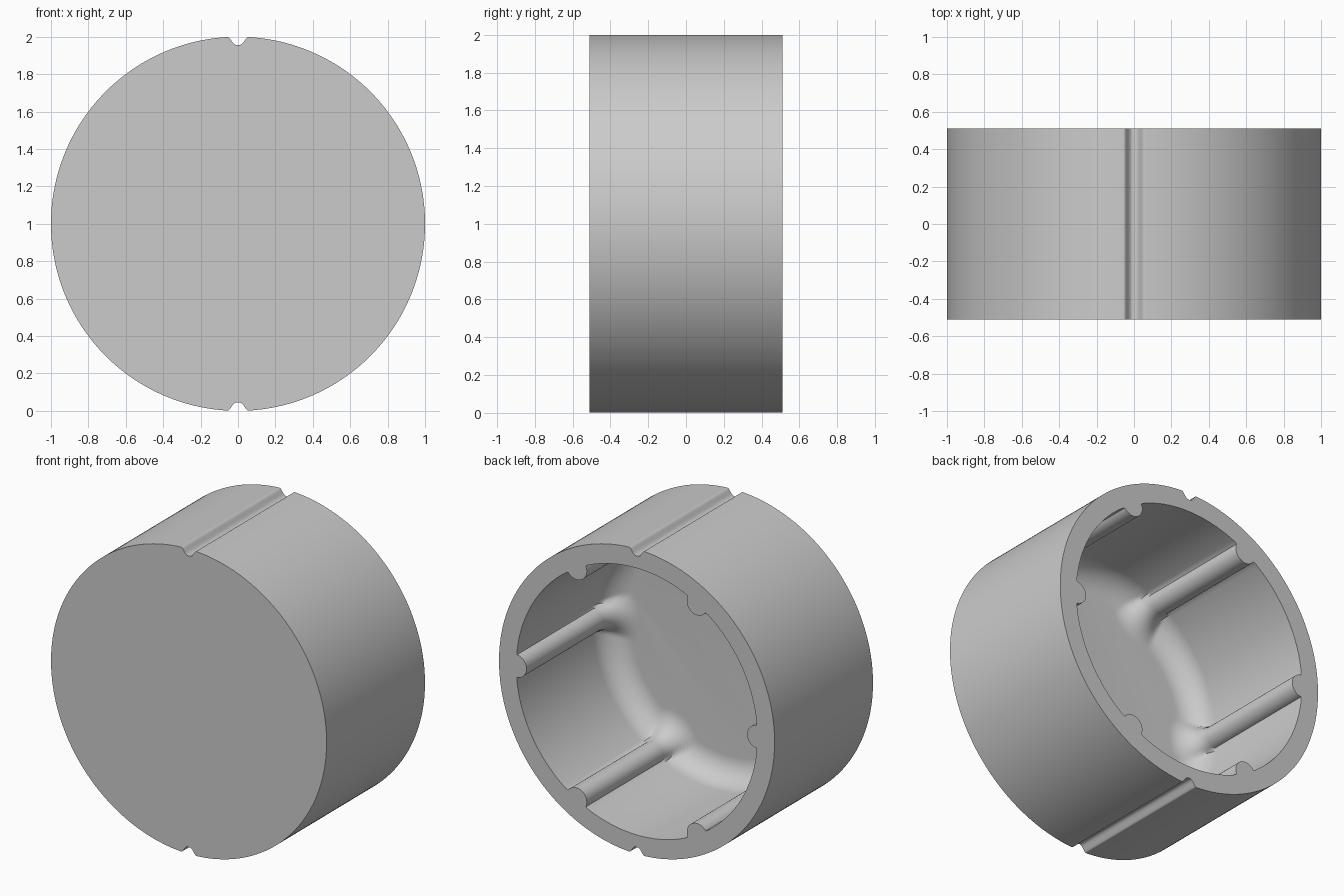
import bpy, bmesh
from math import sin, cos, asin, pi, radians, sqrt

cube = bpy.data.objects.get("Cube")
if cube:
    bpy.data.objects.remove(cube)

HALF = 0.51            # half the depth
BORE, RIB = 0.875, 0.075
FILLET, FLOOR = 0.16, -0.44
GROOVE_W, GROOVE_D = 0.055, 0.045

# Angles of one sixth: rib in the middle, extra steps at rib and groove
sector = [asin(RIB / BORE * sin(radians(t))) for t in range(-90, 91, 10)]
for step in range(6, 27):
    sector += [radians(step), -radians(step)]
for k in range(14):
    a = radians(30 - k * 0.25)
    sector += [a] if k == 0 else [a, -a]
sector.sort()
angles = [(i * pi / 3 + a, a) for i in range(6) for a in sector]


def outer_radius(angle, _):
    """Outer wall with a rounded groove at top and bottom."""
    s = min(1, abs(cos(angle)) / GROOVE_W)
    return 1 - GROOVE_D * (0.5 + 0.5 * cos(pi * s ** 1.5))


def inner_radius(inset):
    """Ribbed bore, offset inward by the given distance."""
    def radius(_, a):
        wall, r = BORE - inset, RIB + inset
        gap = r * r - (BORE * sin(a)) ** 2
        if gap < -1e-9:
            return wall
        return min(wall, BORE * cos(a) - sqrt(max(gap, 0)))
    return radius


# Rings from the front face, over the rim and down to the cavity floor
rings = [(outer_radius, -HALF), (outer_radius, HALF), (inner_radius(0), HALF)]
for k in range(13):
    t = k / 12 * pi / 2
    rings.append((inner_radius(FILLET * (1 - cos(t))),
                  FLOOR + FILLET * (1 - sin(t))))

bm = bmesh.new()
loops = []
for radius, y in rings:
    loop = []
    for angle, a in angles:
        r = radius(angle, a)
        loop.append(bm.verts.new((r * cos(angle), y, 1 + r * sin(angle))))
    loops.append(loop)
n = len(angles)
for low, high in zip(loops, loops[1:]):
    for i in range(n):
        j = (i + 1) % n
        bm.faces.new((low[i], low[j], high[j], high[i]))
bm.faces.new(loops[0])
bm.faces.new(loops[-1])
bmesh.ops.recalc_face_normals(bm, faces=bm.faces)

mesh = bpy.data.meshes.new("ribbed_cap")
bm.to_mesh(mesh)
bm.free()
cap = bpy.data.objects.new("ribbed_cap", mesh)
bpy.context.collection.objects.link(cap)

# Plain grey
grey = bpy.data.materials.new("plain_grey")
grey.use_nodes = True
colour = (0.6, 0.6, 0.6, 1)
grey.diffuse_color = colour
grey.node_tree.nodes["Principled BSDF"].inputs["Base Color"].default_value = colour
mesh.materials.append(grey)

bpy.context.view_layer.objects.active = cap
cap.select_set(True)
bpy.ops.object.shade_smooth_by_angle(angle=radians(30))
